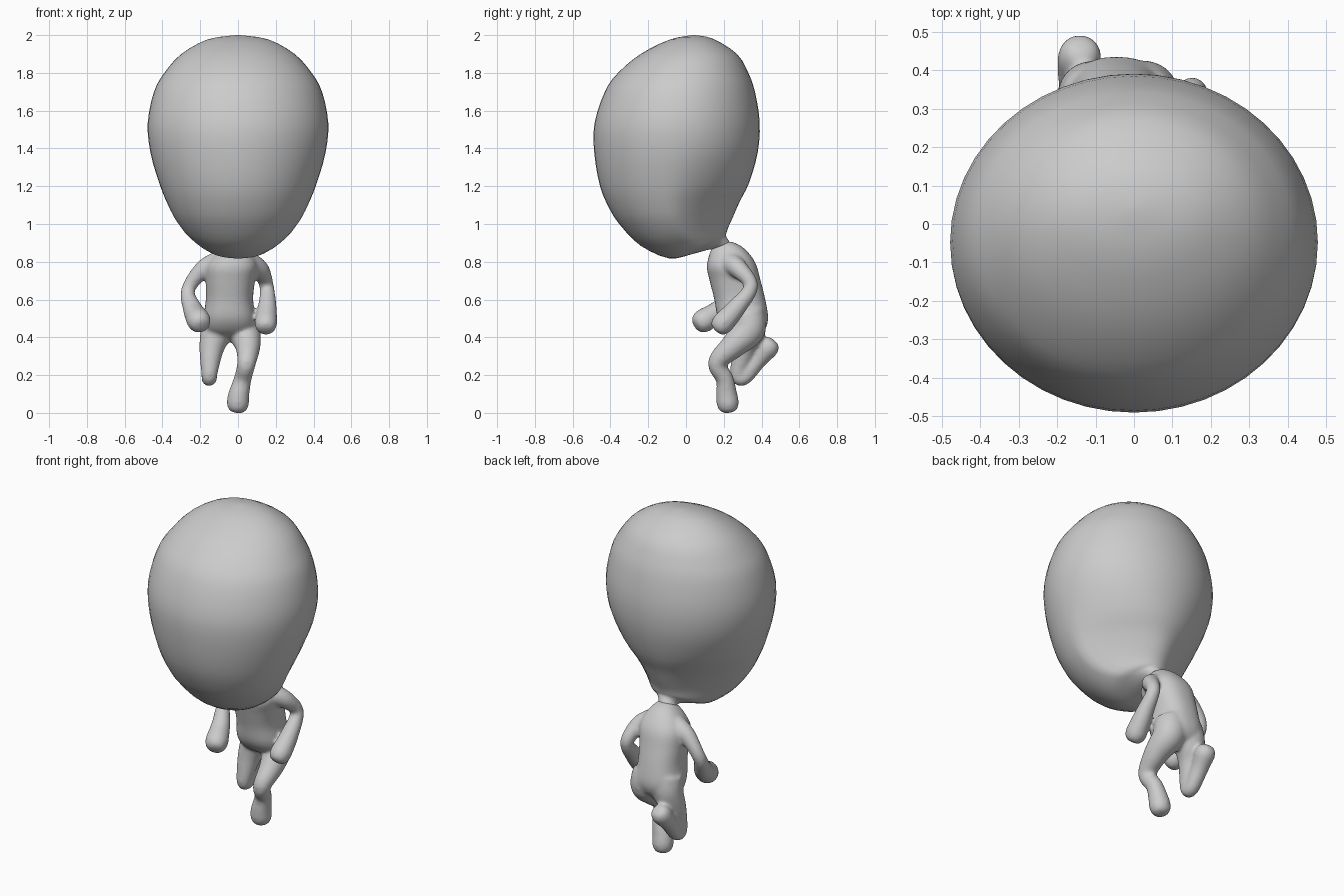
import bpy
import bmesh
import math
from mathutils import Vector

cube = bpy.data.objects.get("Cube")
if cube:
    bpy.data.objects.remove(cube, do_unlink=True)

clay = bpy.data.materials.new("plain grey")
clay.use_nodes = True
GREY = (0.6, 0.6, 0.6, 1)
clay.diffuse_color = GREY
clay.node_tree.nodes["Principled BSDF"].inputs["Base Color"].default_value = GREY


def spline(rows, steps):
    """Catmull-Rom interpolation through rows of numbers."""
    out = []
    for i in range(len(rows) - 1):
        p0, p1 = rows[max(i - 1, 0)], rows[i]
        p2, p3 = rows[i + 1], rows[min(i + 2, len(rows) - 1)]
        for s in range(steps):
            t = s / steps
            out.append([b + 0.5 * t * (c - a + t * (2*a - 5*b + 4*c - d + t * (3*(b - c) + d - a)))
                        for a, b, c, d in zip(p0, p1, p2, p3)])
    out.append(list(rows[-1]))
    return out


def loft(bm, rings):
    """Skin a list of rings into a closed tube."""
    loops = [[bm.verts.new(p) for p in ring] for ring in rings]
    n = len(loops[0])
    for a, b in zip(loops, loops[1:]):
        for i in range(n):
            j = (i + 1) % n
            bm.faces.new((a[i], a[j], b[j], b[i]))
    bm.faces.new(loops[0][::-1])
    bm.faces.new(loops[-1])


def section(front_y, front_z, back_y, back_z, width, x, pinch, power=1.0, sides=48):
    """Ring spanning a front point and a back point, narrowed at the back by pinch."""
    front, back = Vector((x, front_y, front_z)), Vector((x, back_y, back_z))
    ring = []
    for i in range(sides):
        a = 2 * math.pi * i / sides
        c, s = [math.copysign(abs(v) ** power, v) for v in (math.cos(a), math.sin(a))]
        p = (front + back) / 2 + (back - front) / 2 * s
        p.x += width * c * (1 - pinch * max(0, s))
        ring.append(p)
    return ring


def limb(bm, rows, sides=20):
    """Round tube through (x, y, z, radius) rows with a blunt rounded far end."""
    path = spline(rows, 5)
    centres = [Vector(r[:3]) for r in path]
    radii = [r[3] for r in path]
    tip = (centres[-1] - centres[-2]).normalized()
    end, r = centres[-1], radii[-1]
    for k in (25, 45, 60, 75, 86):
        a = math.radians(k)
        centres.append(end + tip * r * math.sin(a))
        radii.append(r * math.cos(a) ** 0.6)
    rings = []
    for i, c in enumerate(centres):
        t = (centres[min(i + 1, len(centres) - 1)] - centres[max(i - 1, 0)]).normalized()
        u = t.cross(Vector((1, 0, 0))).normalized()
        v = t.cross(u)
        rings.append([c + radii[i] * (u * math.cos(q) + v * math.sin(q))
                      for q in (2 * math.pi * k / sides for k in range(sides))])
    loft(bm, rings)


def finish(bm, name):
    bmesh.ops.recalc_face_normals(bm, faces=bm.faces)
    for f in bm.faces:
        f.smooth = True
    mesh = bpy.data.meshes.new(name)
    bm.to_mesh(mesh)
    bm.free()
    mesh.materials.append(clay)
    obj = bpy.data.objects.new(name, mesh)
    bpy.context.collection.objects.link(obj)
    return obj


# Head: front y, z, back y, z, half width, x, pinch; tapers into the neck
head_rows = [
    (0.03, 2.0, 0.05, 2.0, 0.01, 0, 0),
    (-0.09, 1.975, 0.145, 1.98, 0.16, 0, 0),
    (-0.24, 1.9, 0.27, 1.9, 0.30, 0, 0),
    (-0.36, 1.8, 0.33, 1.8, 0.39, 0, 0),
    (-0.43, 1.7, 0.365, 1.7, 0.445, 0, 0),
    (-0.485, 1.53, 0.39, 1.54, 0.478, 0, 0),
    (-0.485, 1.37, 0.38, 1.38, 0.463, 0, 0.03),
    (-0.455, 1.2, 0.335, 1.22, 0.415, 0, 0.15),
    (-0.405, 1.08, 0.285, 1.12, 0.37, 0, 0.3),
    (-0.345, 0.99, 0.25, 1.04, 0.325, 0, 0.4),
    (-0.24, 0.885, 0.225, 0.985, 0.258, 0, 0.4),
    (-0.09, 0.818, 0.215, 0.955, 0.175, 0, 0.3),
    (0.03, 0.84, 0.212, 0.94, 0.1, 0, 0.15),
    (0.11, 0.862, 0.218, 0.925, 0.06, 0, 0),
    (0.14, 0.865, 0.235, 0.9, 0.05, -0.01, 0),
]
bm = bmesh.new()
loft(bm, [section(*row) for row in spline(head_rows, 3)])
finish(bm, "head")

# Torso: same row layout, boxier section
torso_rows = [
    (0.135, 0.87, 0.23, 0.91, 0.05, -0.01, 0),
    (0.122, 0.835, 0.3, 0.878, 0.09, -0.02, 0),
    (0.11, 0.77, 0.365, 0.80, 0.135, -0.03, 0),
    (0.125, 0.70, 0.395, 0.70, 0.13, -0.04, 0),
    (0.15, 0.6, 0.42, 0.6, 0.125, -0.045, 0),
    (0.17, 0.5, 0.435, 0.5, 0.138, -0.045, 0),
    (0.215, 0.435, 0.415, 0.435, 0.125, -0.045, 0),
    (0.27, 0.4, 0.37, 0.4, 0.07, -0.045, 0),
]
bm = bmesh.new()
loft(bm, [section(*row, power=0.85) for row in spline(torso_rows, 4)])

# Left arm, swung back at the elbow
limb(bm, [(0.05, 0.23, 0.795, 0.06), (0.115, 0.28, 0.76, 0.05), (0.152, 0.345, 0.67, 0.038),
          (0.155, 0.27, 0.56, 0.05), (0.148, 0.198, 0.478, 0.06)])
# Right arm, reaching forward
limb(bm, [(-0.1, 0.24, 0.80, 0.06), (-0.185, 0.25, 0.76, 0.048), (-0.265, 0.25, 0.65, 0.037),
          (-0.24, 0.18, 0.55, 0.052), (-0.21, 0.1, 0.492, 0.064)])
# Left leg, planted
limb(bm, [(0.015, 0.325, 0.53, 0.09), (0.03, 0.33, 0.44, 0.09), (0.052, 0.25, 0.355, 0.068),
          (0.045, 0.165, 0.265, 0.05), (0.025, 0.205, 0.18, 0.047),
          (0.005, 0.215, 0.1, 0.056), (0, 0.22, 0.06, 0.06)])
# Right leg, kicked up behind
limb(bm, [(-0.1, 0.325, 0.53, 0.09), (-0.112, 0.335, 0.44, 0.088), (-0.14, 0.31, 0.34, 0.066),
          (-0.152, 0.275, 0.2, 0.042), (-0.152, 0.31, 0.19, 0.042),
          (-0.15, 0.38, 0.28, 0.048), (-0.142, 0.43, 0.34, 0.058)])
body = finish(bm, "body")

# Fuse torso and limbs into one soft skin
fuse = body.modifiers.new("fuse", "REMESH")
fuse.mode = 'VOXEL'
fuse.voxel_size = 0.009
fuse.use_smooth_shade = True
soften = body.modifiers.new("soften", "SMOOTH")
soften.factor = 0.5
soften.iterations = 12
